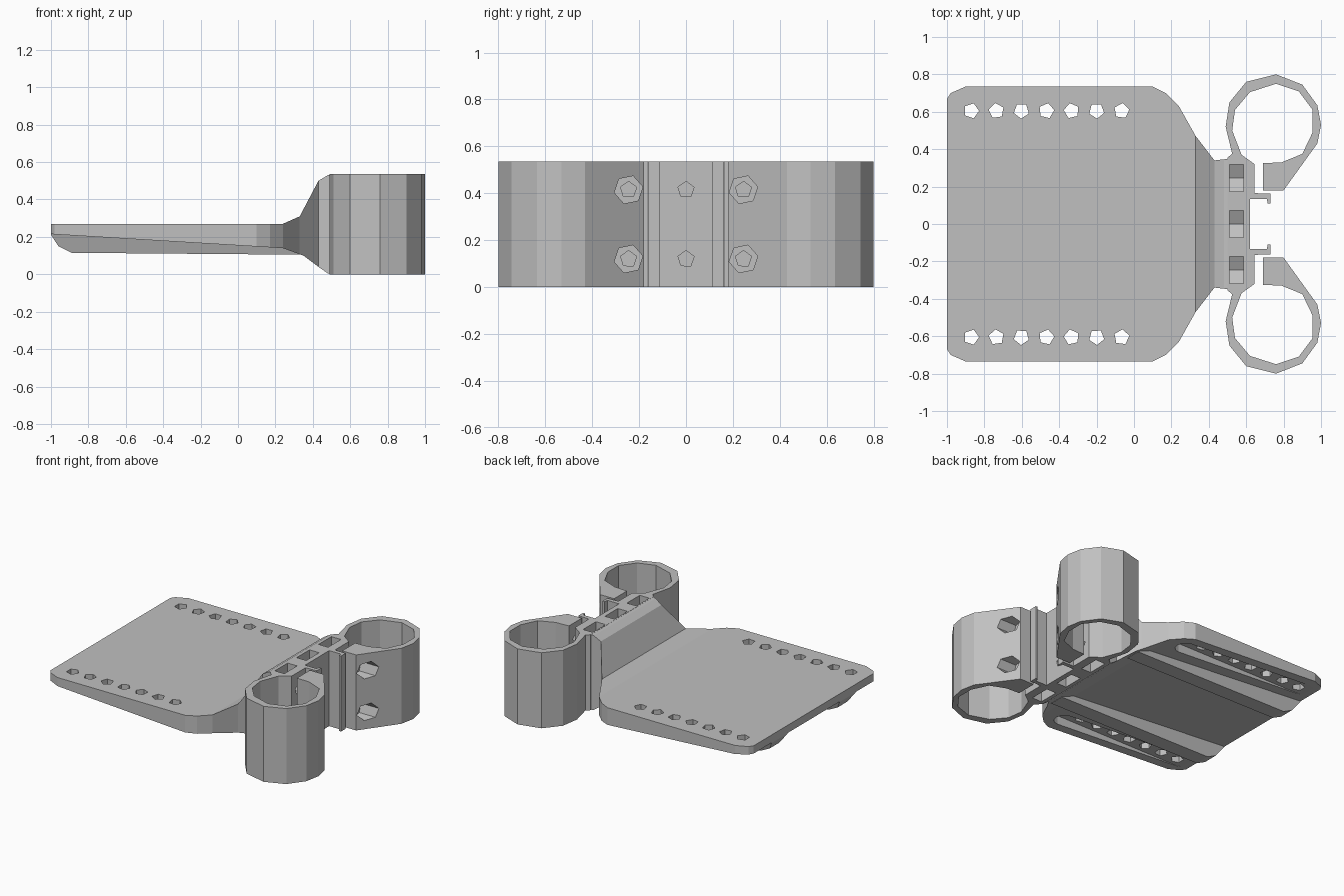
import bpy, bmesh, math
from mathutils import Vector

cube = bpy.data.objects.get("Cube")
if cube:
    bpy.data.objects.remove(cube, do_unlink=True)

grey = bpy.data.materials.new("light grey plastic")
grey.use_nodes = True
COLOUR = (0.53, 0.53, 0.53, 1)
grey.diffuse_color = COLOUR
for node in grey.node_tree.nodes:
    if node.type == "BSDF_PRINCIPLED":
        node.inputs["Base Color"].default_value = COLOUR

AXES = {"x": lambda a, b, h: (h, a, b),
        "y": lambda a, b, h: (a, h, b),
        "z": lambda a, b, h: (a, b, h)}


def add_prism(bm, points, axis, low, high):
    """Extrude a closed 2D profile along one axis."""
    place = AXES[axis]
    face = bm.faces.new([bm.verts.new(place(a, b, low)) for a, b in points])
    moved = bmesh.ops.extrude_face_region(bm, geom=[face])["geom"]
    verts = [v for v in moved if isinstance(v, bmesh.types.BMVert)]
    shift = Vector(place(0, 0, high - low))
    bmesh.ops.translate(bm, verts=verts, vec=shift)


def build(name, prisms):
    """Make one object from a list of prisms."""
    bm = bmesh.new()
    for prism in prisms:
        add_prism(bm, *prism)
    bmesh.ops.recalc_face_normals(bm, faces=bm.faces)
    mesh = bpy.data.meshes.new(name)
    bm.to_mesh(mesh)
    bm.free()
    mesh.materials.append(grey)
    obj = bpy.data.objects.new(name, mesh)
    bpy.context.collection.objects.link(obj)
    return obj


def combine(obj, prisms, operation="DIFFERENCE"):
    """Cut or intersect an object with prisms, then drop the cutter."""
    cutter = build("cutter", prisms)
    cutter.hide_render = True
    mod = obj.modifiers.new("cut", "BOOLEAN")
    mod.operation = operation
    mod.solver = "EXACT"
    mod.object = cutter
    bpy.context.view_layer.objects.active = obj
    bpy.ops.object.modifier_apply(modifier=mod.name)
    bpy.data.objects.remove(cutter, do_unlink=True)


def ngon(a, b, radius, sides, turn=0.0):
    return [(a + radius * math.cos(turn + math.tau * i / sides),
             b + radius * math.sin(turn + math.tau * i / sides))
            for i in range(sides)]


def mirrored(half):
    return half + [(x, -y) for x, y in reversed(half)]


# Mounting plate and neck: side profile trimmed by the top outline
side = [(-1, .27), (.24, .27), (.33, .31), (.43, .5), (.48, .53), (.505, .535),
        (.505, 0), (.48, .005), (.43, .04), (.35, .1), (.24, .14), (-1, .215)]
outline = mirrored([(-1, .67), (-.98, .7), (-.9, .735), (.1, .735), (.17, .7),
                    (.24, .63), (.33, .47), (.43, .34), (.6, .36)])
plate = build("mounting_plate", [(side, "y", -1, 1)])
combine(plate, [(outline, "z", -.5, 1)], "INTERSECT")

# Recessed slots under the two rows of holes
START, END, HALF = -.91, .08, .065
for s in (1, -1):
    slot = [(END + HALF * math.sin(t), s * .605 + HALF * math.cos(t))
            for t in [math.pi * i / 6 for i in range(7)]]
    slot += [(START - HALF * math.sin(t), s * .605 - HALF * math.cos(t))
             for t in [math.pi * i / 6 for i in range(7)]]
    combine(plate, [(slot, "z", -.1, .212)])

# Rows of small holes
combine(plate, [(ngon(-.87 + .134 * i, s * .605, .042, 5, i * .45), "z", .1, .4)
                for i in range(7) for s in (1, -1)])

# Tapered runners under the plate
runner = [(-1, .235), (-1, .212), (-.96, .15), (-.89, .115), (.33, .105), (.33, .2)]
for s, label in ((1, "back"), (-1, "front")):
    rib = build(label + "_runner", [(runner, "y", s * .38 - .09, s * .38 + .09)])
    for v in rib.data.vertices:
        if v.co.z < .18:
            v.co.y = s * .38 + (v.co.y - s * .38) * .6

# Clamp block: spine, snap hooks and two open rings in one profile
half = [(.62, .135), (.71, .135), (.715, .11), (.73, .11), (.73, .162), (.645, .165),
        (.645, .32), (.575, .37), (.525, .5), (.54, .61), (.62, .705), (.76, .75),
        (.88, .71), (.955, .61), (.955, .49), (.9, .375), (.79, .33), (.69, .325),
        (.69, .18), (.8, .18), (.98, .43), (1, .53), (.98, .635), (.9, .745),
        (.76, .8), (.6, .76), (.51, .65), (.49, .52), (.525, .375), (.5, .355)]
clamp = build("ring_clamps", [(mirrored(half), "z", 0, .535)])

# Nut pockets with pointed floors, from the top and the bottom
BOLT_ROWS = (.12, .415)
pockets = []
for y in (-.245, 0, .245):
    for end, floor, tip in ((.7, .36, .325), (-.2, .175, .21)):
        shape = [(y - .072, end), (y - .072, floor), (y, tip),
                 (y + .072, floor), (y + .072, end)]
        pockets.append((shape, "x", .51, .585))
combine(clamp, pockets)

# Bolt holes, and wide head seats in the clamp jaws
combine(clamp, [(ngon(y, z, .036, 5, .3), "x", .55, 1.1)
                for y in (-.245, 0, .245) for z in BOLT_ROWS])
combine(clamp, [(ngon(y, z, .062, 6, .2), "x", .75, 1.1)
                for y in (-.245, .245) for z in BOLT_ROWS])
